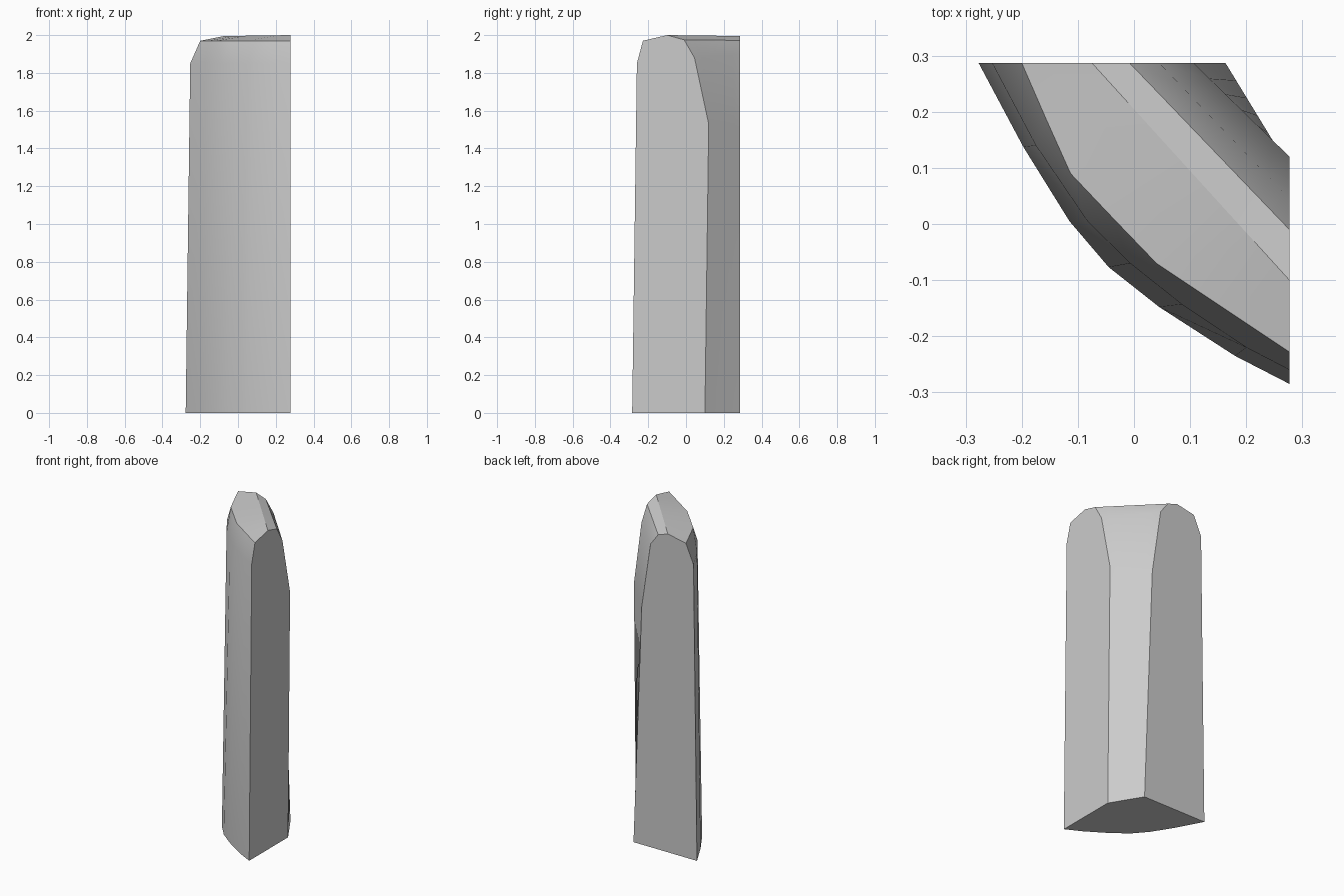
import bpy, bmesh, math
from mathutils import Vector

cube = bpy.data.objects.get("Cube")
if cube:
    bpy.data.objects.remove(cube, do_unlink=True)

# Plain stone grey
stone = bpy.data.materials.new("stone_grey")
stone.use_nodes = True
grey = (0.6, 0.6, 0.6, 1)
stone.diffuse_color = grey
stone.node_tree.nodes["Principled BSDF"].inputs["Base Color"].default_value = grey

BACK, SIDE = 0.287, 0.277   # the two flat cut planes
COLS = 7


def straight(x, z0, y, z1):
    """Row running straight from the back cut to the side cut."""
    a, b = Vector((x, BACK, z0)), Vector((SIDE, y, z1))
    return [a.lerp(b, i / (COLS - 1)) for i in range(COLS)]


def bowed(z, points):
    """Row along the bowed outer face."""
    return [Vector((x, y, z)) for x, y in points]


# Rows over the wall: up the bowed face, over the top, down the inner face
rows = [
    bowed(0, [(-SIDE, BACK), (-.197, .137), (-.115, .005), (-.045, -.077),
              (.045, -.148), (.18, -.235), (SIDE, -.285)]),
    bowed(1.85, [(-.253, BACK), (-.175, .14), (-.083, .005), (-.007, -.07),
                 (.085, -.143), (.2, -.22), (SIDE, -.26)]),
    bowed(1.97, [(-.2, BACK), (-.157, .188), (-.113, .09), (-.037, .01),
                 (.04, -.07), (.16, -.15), (SIDE, -.228)]),
    straight(-.075, 1.995, -.1, 2.0),
    straight(-.008, 1.972, -.01, 1.975),
    straight(.045, 1.9, .045, 1.88),
    straight(.106, 1.49, .12, 1.53),
    straight(.163, 0, .1, 0),
]

bm = bmesh.new()
grid = [[bm.verts.new(p) for p in row] for row in rows]
for low, high in zip(grid, grid[1:]):
    for i in range(COLS - 1):
        bm.faces.new((low[i], low[i + 1], high[i + 1], high[i]))

# Flat cut ends and underside
bm.faces.new([row[0] for row in grid])
bm.faces.new([row[-1] for row in reversed(grid)])
bm.faces.new(grid[-1] + grid[0][::-1])
bmesh.ops.recalc_face_normals(bm, faces=bm.faces)

mesh = bpy.data.meshes.new("curved_slab")
bm.to_mesh(mesh)
bm.free()
mesh.materials.append(stone)
slab = bpy.data.objects.new("curved_slab", mesh)
bpy.context.collection.objects.link(slab)

bpy.ops.object.select_all(action='DESELECT')
slab.select_set(True)
bpy.context.view_layer.objects.active = slab
bpy.ops.object.shade_smooth_by_angle(angle=math.radians(30))
